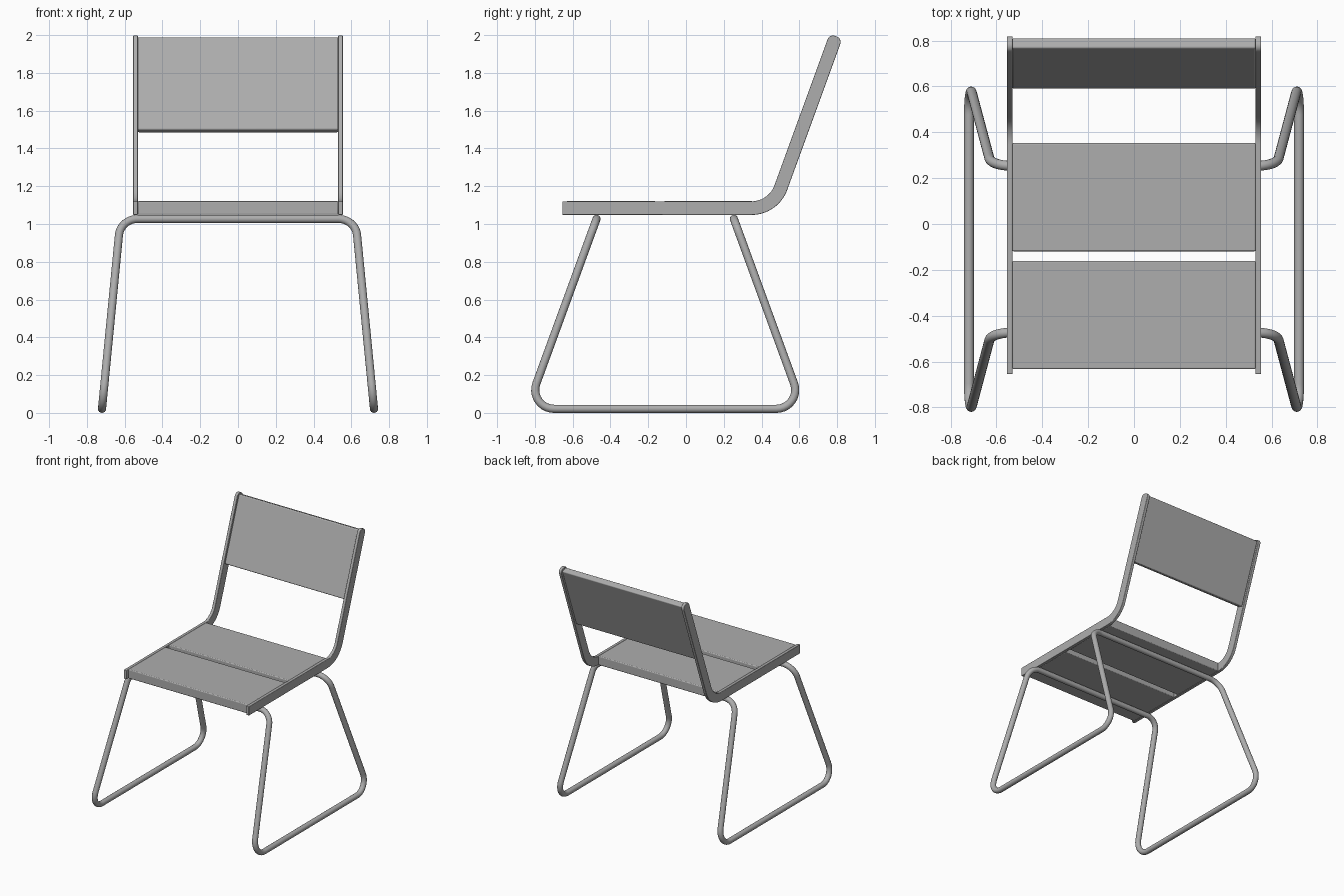
import bpy, bmesh, math
from mathutils import Vector

if "Cube" in bpy.data.objects:
    bpy.data.objects.remove(bpy.data.objects["Cube"])

TILT = math.radians(20)  # backrest lean from vertical

grey = bpy.data.materials.new("mid_grey")
grey.diffuse_color = (0.42, 0.42, 0.42, 1)
grey.use_nodes = True
grey.node_tree.nodes["Principled BSDF"].inputs["Base Color"].default_value = grey.diffuse_color


def fillet(pts, radius, closed, steps=10):
    """Round the corners of a polyline."""
    out, n = [], len(pts)
    pts = [Vector(p) for p in pts]
    for i, p in enumerate(pts):
        if not closed and i in (0, n - 1):
            out.append(p)
            continue
        a = (pts[i - 1] - p).normalized()
        b = (pts[(i + 1) % n] - p).normalized()
        half = a.angle(b) / 2
        centre = p + (a + b).normalized() * radius / math.sin(half)
        start = p + a * radius / math.tan(half) - centre
        end = p + b * radius / math.tan(half) - centre
        sweep = start.angle(end)
        for k in range(steps + 1):
            t = k / steps
            out.append(centre + (start * math.sin((1 - t) * sweep)
                                 + end * math.sin(t * sweep)) / math.sin(sweep))
    return out


def finish(obj, bevel=0.0):
    obj.data.materials.clear()
    obj.data.materials.append(grey)
    if bevel:
        m = obj.modifiers.new("soft_edges", 'BEVEL')
        m.width, m.segments, m.limit_method = bevel, 3, 'ANGLE'
        m.angle_limit = math.radians(40)
    bpy.ops.object.select_all(action='DESELECT')
    obj.select_set(True)
    bpy.context.view_layer.objects.active = obj
    bpy.ops.object.shade_smooth_by_angle(angle=math.radians(35))


def extrude_x(name, profile, x0, x1, bevel):
    """Extrude a (y, z) profile along x."""
    bm = bmesh.new()
    face = bm.faces.new([bm.verts.new((x0, p[0], p[1])) for p in profile])
    ext = bmesh.ops.extrude_face_region(bm, geom=[face])
    verts = [g for g in ext["geom"] if isinstance(g, bmesh.types.BMVert)]
    bmesh.ops.translate(bm, verts=verts, vec=(x1 - x0, 0, 0))
    # the extrusion keeps the starting face, so both ends are capped
    bmesh.ops.recalc_face_normals(bm, faces=bm.faces)
    mesh = bpy.data.meshes.new(name)
    bm.to_mesh(mesh)
    bm.free()
    obj = bpy.data.objects.new(name, mesh)
    bpy.context.collection.objects.link(obj)
    finish(obj, bevel)


# Leg frame: one closed bent tube forming both sleds and both cross bars
tx, fx, zt, zf = 0.622, 0.72, 1.027, 0.0215
yc, ty, fy = -0.11, 0.3635, 0.731
loop = [(-tx, yc - ty, zt), (tx, yc - ty, zt), (fx, yc - fy, zf), (fx, yc + fy, zf),
        (tx, yc + ty, zt), (-tx, yc + ty, zt), (-fx, yc + fy, zf), (-fx, yc - fy, zf)]
path = fillet(loop, 0.1, True)
curve = bpy.data.curves.new("leg_frame_curve", 'CURVE')
curve.dimensions = '3D'
curve.bevel_depth, curve.bevel_resolution = 0.0215, 6
spline = curve.splines.new('POLY')
spline.points.add(len(path) - 1)
for sp, p in zip(spline.points, path):
    sp.co = (*p, 1)
spline.use_cyclic_u = True
helper = bpy.data.objects.new("leg_frame_curve", curve)
bpy.context.collection.objects.link(helper)
bpy.context.view_layer.update()
mesh = bpy.data.meshes.new_from_object(
    helper.evaluated_get(bpy.context.evaluated_depsgraph_get()))
bpy.data.objects.remove(helper)
legs = bpy.data.objects.new("leg_frame", mesh)
bpy.context.collection.objects.link(legs)
finish(legs)

# Side rails: flat bent bars running from the seat front to the backrest top
up = Vector((0, math.sin(TILT), math.cos(TILT)))
corner = Vector((0, 0.4625, 1.084))
tip = corner + up * (0.91 / math.cos(TILT))
centre = fillet([(0, -0.655, 1.084), corner, tip], 0.165, False, 14)
h = 0.036
upper, lower = [], []
for i, p in enumerate(centre):
    d = (centre[min(i + 1, len(centre) - 1)] - centre[max(i - 1, 0)]).normalized()
    if i in (1, len(centre) - 2):  # tangent points follow the straight part
        d = Vector((0, 1, 0)) if i == 1 else up
    side = Vector((0, -d.z, d.y)) * h
    upper.append(p + side)
    lower.append(p - side)
outline = fillet([lower[-2], lower[-1], upper[-1], upper[-2]], 0.03, False, 6)
profile = [(p.y, p.z) for p in lower[:-2] + outline + upper[:-2][::-1]]
for name, s in (("left_side_rail", -1), ("right_side_rail", 1)):
    extrude_x(name, profile, s * 0.53, s * 0.555, 0.004)


def panel(name, centre, along, depth, thickness, bevel):
    n = Vector((0, -along.z, along.y)) * thickness / 2
    a = along * depth / 2
    pts = [centre - a - n, centre + a - n, centre + a + n, centre - a + n]
    extrude_x(name, [(p.y, p.z) for p in pts], -0.531, 0.531, bevel)


# Seat panels and backrest panel
panel("front_seat_panel", Vector((0, -0.397, 1.085)), Vector((0, 1, 0)), 0.472, 0.072, 0.006)
panel("rear_seat_panel", Vector((0, 0.117, 1.085)), Vector((0, 1, 0)), 0.472, 0.072, 0.006)
panel("backrest_panel", corner + up * (0.653 / math.cos(TILT)), up, 0.523, 0.048, 0.008)
